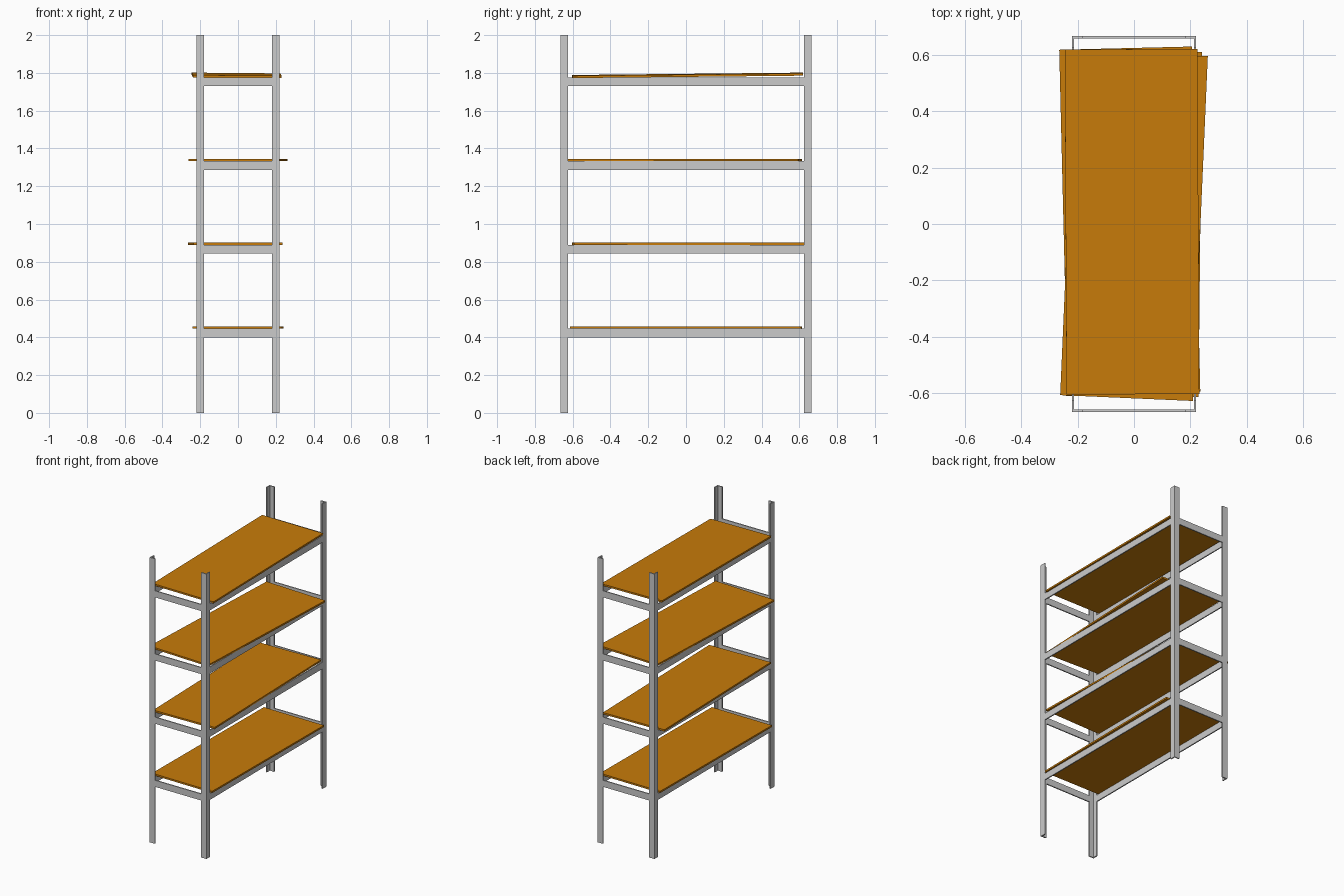
import bpy
from math import radians

if "Cube" in bpy.data.objects:
    bpy.data.objects.remove(bpy.data.objects["Cube"])

HX, HY, H = 0.22, 0.665, 2.0      # outer half sizes and height
FL, T = 0.04, 0.008               # angle-iron flange and sheet thickness
BEAM_H = 0.046
LEVELS = [0.446, 0.889, 1.333, 1.776]   # beam top heights


def mesh_object(name, verts, faces):
    me = bpy.data.meshes.new(name)
    me.from_pydata(verts, [], faces)
    ob = bpy.data.objects.new(name, me)
    bpy.context.collection.objects.link(ob)
    return ob


def prism(name, outline, z0, z1):
    """Extrude a counter-clockwise outline upwards."""
    n = len(outline)
    verts = [(x, y, z) for z in (z0, z1) for x, y in outline]
    faces = [tuple(reversed(range(n))), tuple(range(n, 2 * n))]
    faces += [(i, (i + 1) % n, n + (i + 1) % n, n + i) for i in range(n)]
    return mesh_object(name, verts, faces)


def box(name, x0, x1, y0, y1, z0, z1):
    return prism(name, [(x0, y0), (x1, y0), (x1, y1), (x0, y1)], z0, z1)


# L-section corner posts, corner edge facing outwards
for sx, side in ((-1, "left"), (1, "right")):
    for sy, end in ((-1, "front"), (1, "back")):
        ell = [(HX, HY), (HX - FL, HY), (HX - FL, HY - T),
               (HX - T, HY - T), (HX - T, HY - FL), (HX, HY - FL)]
        pts = [(x * sx, y * sy) for x, y in ell]
        if sx * sy < 0:
            pts.reverse()
        prism(f"{end}_{side}_post", pts, 0, H)

# Flat beams joining the posts at every level
for i, z in enumerate(LEVELS, 1):
    for s, side, end in ((-1, "left", "front"), (1, "right", "back")):
        x0, x1 = sorted((s * HX, s * (HX - T)))
        box(f"{side}_beam_{i}", x0, x1, -HY + FL, HY - FL, z - BEAM_H, z)
        y0, y1 = sorted((s * HY, s * (HY - T)))
        box(f"{end}_beam_{i}", -HX + FL, HX - FL, y0, y1, z - BEAM_H, z)

# Loose wooden boards, each laid slightly askew
wood = bpy.data.materials.new("wood")
wood.diffuse_color = (0.58, 0.2, 0.003, 1)
wood.use_nodes = True
wood.node_tree.nodes["Principled BSDF"].inputs["Base Color"].default_value = wood.diffuse_color
BW, BL, BT = 0.47, 1.222, 0.012
boards = [  # centre x, y, z, rotation in degrees
    ((0.0, 0.0, 0.452), (0, 0, -0.6)),
    ((-0.015, 0.012, 0.895), (0, 0, 1.4)),
    ((0.0, -0.006, 1.339), (0, 0, -2.5)),
    ((-0.007, 0.008, 1.787), (0.6, 0.5, 0.3)),
]
for i, (loc, rot) in enumerate(boards, 1):
    ob = box(f"shelf_board_{i}", -BW / 2, BW / 2, -BL / 2, BL / 2, -BT / 2, BT / 2)
    ob.location = loc
    ob.rotation_euler = [radians(a) for a in rot]
    ob.data.materials.append(wood)
